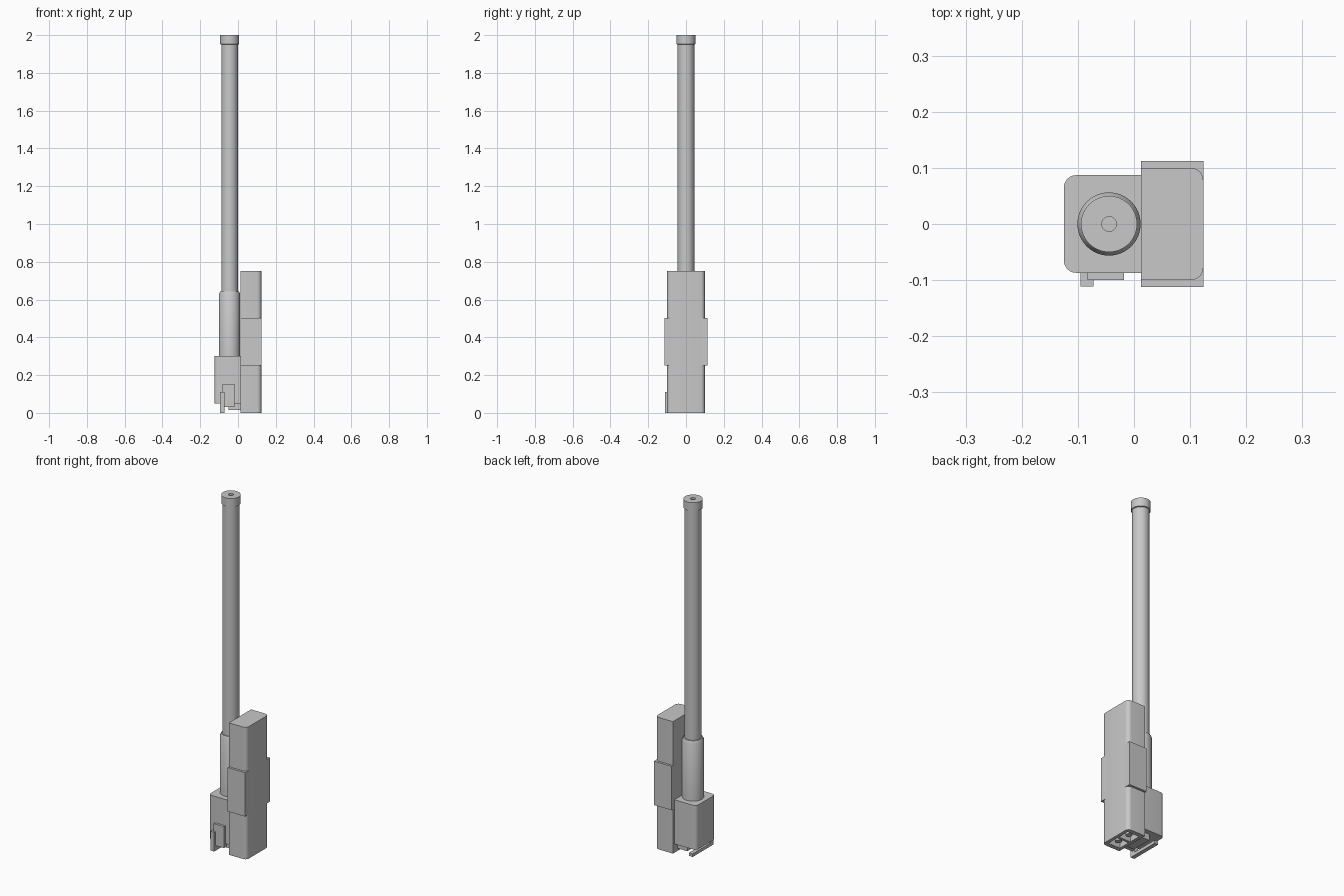
import bpy, bmesh, math

old = bpy.data.objects.get("Cube")
if old:
    bpy.data.objects.remove(old, do_unlink=True)

grey = bpy.data.materials.new("plain grey")
grey.use_nodes = True
grey.diffuse_color = (0.58, 0.58, 0.58, 1)
grey.node_tree.nodes["Principled BSDF"].inputs["Base Color"].default_value = grey.diffuse_color
AXIS_X = -0.0445


def finish(name, bm, smooth=False):
    bmesh.ops.recalc_face_normals(bm, faces=bm.faces)
    mesh = bpy.data.meshes.new(name)
    bm.to_mesh(mesh)
    bm.free()
    mesh.materials.append(grey)
    obj = bpy.data.objects.new(name, mesh)
    bpy.context.collection.objects.link(obj)
    if smooth:
        bpy.ops.object.select_all(action='DESELECT')
        obj.select_set(True)
        bpy.context.view_layer.objects.active = obj
        bpy.ops.object.shade_smooth_by_angle(angle=math.radians(30))
    return obj


def box(name, x, y, z, round_side=0, radius=0.022):
    """Box from ranges; upright edges on the +x or -x side can be rounded."""
    bm = bmesh.new()
    bmesh.ops.create_cube(bm, size=1)
    for v in bm.verts:
        v.co = [r[0] if c < 0 else r[1] for c, r in zip(v.co, (x, y, z))]
    if round_side:
        side = x[1] if round_side > 0 else x[0]
        edges = [e for e in bm.edges
                 if all(abs(v.co.x - side) < 1e-5 for v in e.verts)
                 and abs(e.verts[0].co.z - e.verts[1].co.z) > 1e-4]
        bmesh.ops.bevel(bm, geom=edges, offset=radius, segments=6,
                        profile=0.5, affect='EDGES')
    return finish(name, bm, bool(round_side))


def lathe(name, profile, x=AXIS_X, y=0, steps=48):
    """Turn a radius/height profile about an upright axis."""
    bm = bmesh.new()
    verts = [bm.verts.new((x + r, y, z)) for r, z in profile]
    edges = [bm.edges.new(pair) for pair in zip(verts, verts[1:])]
    bmesh.ops.spin(bm, geom=verts + edges, cent=(x, y, 0), axis=(0, 0, 1),
                   angle=math.tau, steps=steps)
    bmesh.ops.remove_doubles(bm, verts=bm.verts, dist=1e-5)
    return finish(name, bm, True)


def carve(target, cutter):
    mod = target.modifiers.new("recess", 'BOOLEAN')
    mod.operation = 'DIFFERENCE'
    mod.solver = 'EXACT'
    mod.object = cutter
    cutter.hide_render = True
    cutter.hide_viewport = True


# Long tube with a collared, bored tip
lathe("barrel", [(0, 0.3), (0.044, 0.3), (0.044, 1.95), (0.05, 1.952),
                 (0.05, 2), (0.013, 2), (0.013, 1.8), (0, 1.8)])
# Thicker lower sleeve with a chamfered lip
lathe("sleeve", [(0, 0.29), (0.0563, 0.29), (0.0563, 0.63),
                 (0.05, 0.643), (0, 0.643)])
# Base block
box("base_block", (-0.125, 0.0125), (-0.087, 0.087), (0.05, 0.302), -1)

# Tall side housing with recesses in its underside
housing = box("side_housing", (0.0125, 0.1235), (-0.1, 0.1), (0, 0.752), 1)
for i, y in enumerate((-0.041, 0.041)):
    cutter = box(f"recess_cutter_{i}", (0.03, 0.105),
                 (y - 0.034, y + 0.034), (-0.02, 0.04))
    carve(housing, cutter)
    lathe(f"recess_peg_{i}", [(0, 0.01), (0.017, 0.01), (0.017, 0.045), (0, 0.045)],
          x=0.067, y=y, steps=24)

# Side plates on the housing
for name, side in (("front_side_plate", -1), ("back_side_plate", 1)):
    box(name, (0.0125, 0.1235), sorted((side * 0.06, side * 0.1125)), (0.252, 0.502))

# Small fittings on and under the base block
box("front_plate", (-0.083, -0.018), (-0.1, -0.08), (0.03, 0.152))
box("lever", (-0.095, -0.072), (-0.1115, -0.08), (0, 0.11))
box("lever_bar", (-0.095, -0.072), (-0.1, 0.075), (0, 0.018))
box("lower_latch", (-0.05, 0.0125), (-0.06, 0.06), (0.015, 0.055))
